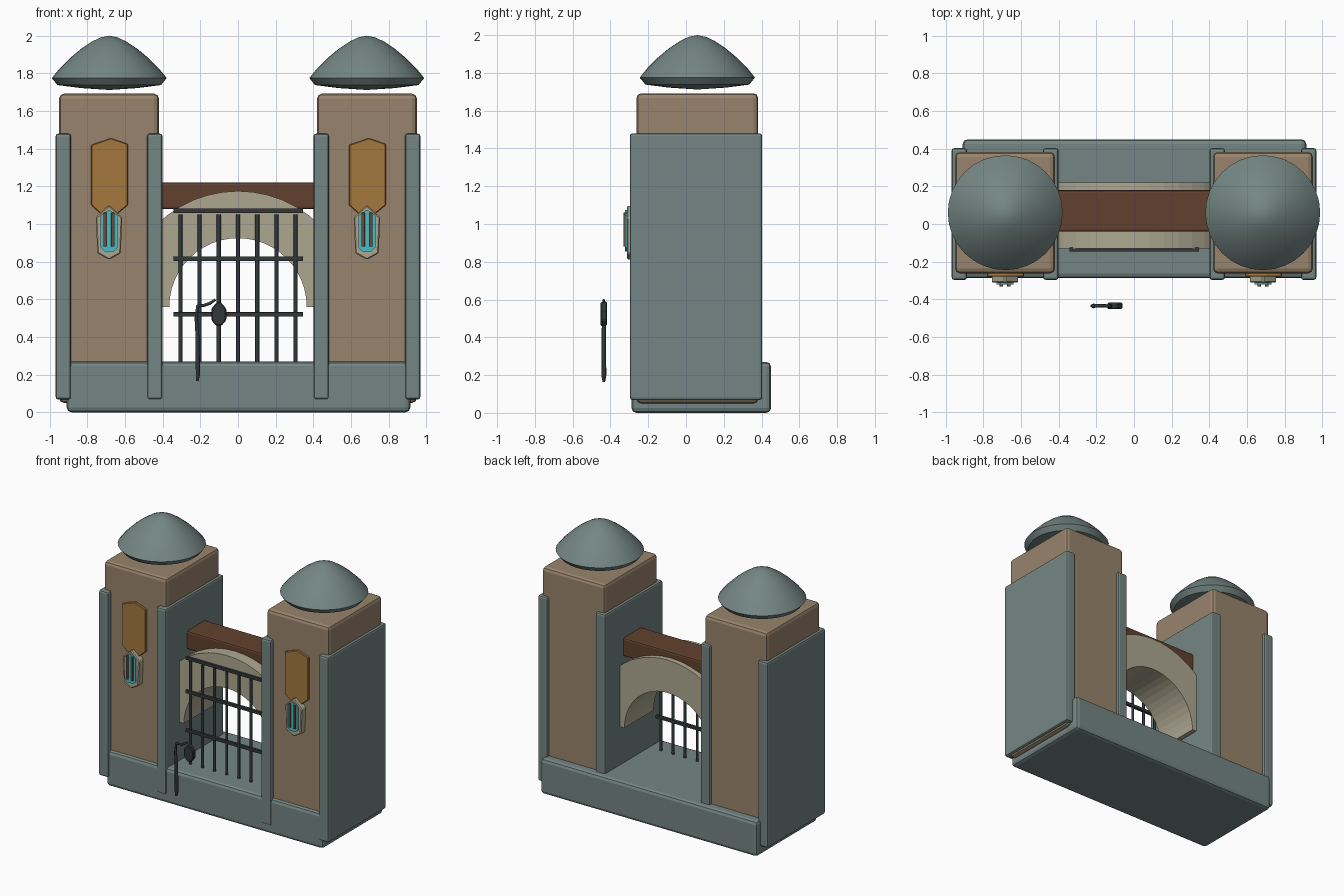
import bpy, bmesh, math
from mathutils import Vector

if "Cube" in bpy.data.objects:
    bpy.data.objects.remove(bpy.data.objects["Cube"])


def material(name, rgb):
    lin = [(c / 255 / 12.92) if c < 11 else ((c / 255 + 0.055) / 1.055) ** 2.4 for c in rgb]
    m = bpy.data.materials.new(name)
    m.diffuse_color = (*lin, 1)
    m.use_nodes = True
    m.node_tree.nodes["Principled BSDF"].inputs["Base Color"].default_value = m.diffuse_color
    return m


SLATE = material("slate", (116, 134, 131))
STONE = material("sandstone", (152, 132, 108))
PALE = material("pale_stone", (174, 167, 145))
WOOD = material("wood", (98, 65, 46))
IRON = material("iron", (50, 55, 56))
AMBER = material("amber", (165, 120, 62))
GLOW = material("glow", (72, 190, 198))
RUST = material("rust", (112, 72, 56))


def finish(name, bm, mat, smooth=False, bevel=0, segments=2):
    bmesh.ops.recalc_face_normals(bm, faces=bm.faces)
    me = bpy.data.meshes.new(name)
    bm.to_mesh(me)
    bm.free()
    ob = bpy.data.objects.new(name, me)
    bpy.context.collection.objects.link(ob)
    me.materials.append(mat)
    if bevel:
        mod = ob.modifiers.new("bevel", "BEVEL")
        mod.width, mod.segments = bevel, segments
    if smooth:
        bpy.ops.object.select_all(action="DESELECT")
        ob.select_set(True)
        bpy.context.view_layer.objects.active = ob
        bpy.ops.object.shade_smooth_by_angle(angle=math.radians(35))
    return ob


def box(name, x, y, z, mat, bevel=0):
    bm = bmesh.new()
    bmesh.ops.create_cube(bm, size=1)
    for v in bm.verts:
        v.co = [r[0] if c < 0 else r[1] for c, r in zip(v.co, (x, y, z))]
    return finish(name, bm, mat, bevel=bevel)


def plate(name, outline, y0, y1, mat, cx=0, bevel=0):
    """Front-facing outline (x, z) extruded from y0 to y1."""
    bm = bmesh.new()
    f = bm.faces.new([bm.verts.new((cx + x, y0, z)) for x, z in outline])
    ext = bmesh.ops.extrude_face_region(bm, geom=[f])
    for g in ext["geom"]:
        if isinstance(g, bmesh.types.BMVert):
            g.co.y = y1
    return finish(name, bm, mat, bevel=bevel, segments=1)


def rod(name, points, mat):
    """Round bar through (x, y, z, radius) points."""
    cu = bpy.data.curves.new(name, "CURVE")
    cu.dimensions = "3D"
    cu.bevel_depth, cu.bevel_resolution, cu.use_fill_caps = 1, 1, True
    sp = cu.splines.new("POLY")
    sp.points.add(len(points) - 1)
    for p, (x, y, z, r) in zip(sp.points, points):
        p.co, p.radius = (x, y, z, 1), r
    ob = bpy.data.objects.new(name, cu)
    bpy.context.collection.objects.link(ob)
    cu.materials.append(mat)
    return ob


def dome(name, cx, cy, profile, mat, steps=32):
    bm = bmesh.new()
    vs = [bm.verts.new((r, 0, z)) for r, z in profile]
    es = [bm.edges.new(p) for p in zip(vs, vs[1:])]
    bmesh.ops.spin(bm, geom=vs + es, axis=(0, 0, 1), cent=(0, 0, 0),
                   angle=math.tau, steps=steps)
    bmesh.ops.remove_doubles(bm, verts=bm.verts, dist=0.0005)
    bmesh.ops.translate(bm, verts=bm.verts, vec=Vector((cx, cy, 0)))
    return finish(name, bm, mat, smooth=True)


# Plinth
base = box("base", (-0.91, 0.915), (-0.288, 0.45), (0, 0.27), SLATE, 0.025)

# Towers with side panels, domes and wall lamps
DOME = [(0, 1.712), (0.15, 1.722), (0.275, 1.738), (0.305, 1.775), (0.265, 1.825),
        (0.21, 1.88), (0.15, 1.93), (0.09, 1.97), (0.045, 1.991), (0, 2.0)]
BANNER = [(-0.045, 1.055), (0.045, 1.055), (0.1, 1.1), (0.1, 1.425),
          (0.01, 1.456), (-0.095, 1.42), (-0.095, 1.1)]
FRAME = [(0, 0.81), (0.062, 0.845), (0.07, 1.035), (0, 1.10), (-0.07, 1.035), (-0.062, 0.845)]
GLASS = [(-0.025, 0.855), (0.025, 0.855), (0.045, 0.875), (0.045, 1.045),
         (0, 1.075), (-0.045, 1.045), (-0.045, 0.875)]
for s, side in ((-1, "left"), (1, "right")):
    cx = s * 0.685
    box(f"{side}_tower", (cx - 0.265, cx + 0.265), (-0.262, 0.382), (0.05, 1.692), STONE, 0.025)
    for d, where in ((-1, "a"), (1, "b")):
        px = cx + d * 0.243
        box(f"{side}_panel_{where}", (px - 0.041, px + 0.041), (-0.297, 0.403),
            (0.068, 1.48), SLATE, 0.014)
    dome(f"{side}_dome", s * 0.684, 0.06, DOME, SLATE)
    plate(f"{side}_banner", BANNER, -0.28, -0.25, AMBER, cx, 0.004)
    plate(f"{side}_lamp_frame", FRAME, -0.312, -0.25, PALE, cx, 0.006)
    plate(f"{side}_lamp_glass", GLASS, -0.322, -0.29, GLOW, cx)
    for dx in (-0.02, 0.02):
        box(f"{side}_lamp_bar", (cx + dx - 0.009, cx + dx + 0.009), (-0.332, -0.31),
            (0.88, 1.06), RUST, 0.003)

# Lintel beam and stone arch
box("lintel_beam", (-0.46, 0.46), (-0.04, 0.18), (1.08, 1.22), WOOD, 0.012)
N = 24
angles = [math.pi * i / N for i in range(N + 1)]
arc = lambda r, a: (r * math.cos(a), 0.56 + r * math.sin(a))
plate("arch", [arc(0.615, a) for a in angles] + [arc(0.365, a) for a in reversed(angles)],
      -0.13, 0.22, PALE)

# Portcullis
for i in range(7):
    x = (i - 3) * 0.102
    rod("gate_bar", [(x, -0.135, 0.25, 0.011), (x, -0.135, 1.05, 0.011)], IRON)
for z in (0.52, 0.815, 1.07):
    box("gate_crossbar", (-0.343, 0.346), (-0.146, -0.124), (z - 0.012, z + 0.012), IRON, 0.003)

# Hanging lantern on a hooked spike
y = -0.435
rod("lantern_spike", [(-0.216, y, 0.165, 0.007), (-0.213, y, 0.20, 0.013),
                      (-0.215, y, 0.40, 0.012), (-0.222, y, 0.50, 0.01),
                      (-0.216, y, 0.565, 0.009), (-0.18, y, 0.568, 0.009),
                      (-0.15, y, 0.578, 0.009), (-0.12, y, 0.598, 0.007)], IRON)
plate("lantern", [(0.015, 0.46), (0.04, 0.49), (0.04, 0.55), (0.008, 0.588), (-0.008, 0.588),
                  (-0.04, 0.55), (-0.04, 0.49), (-0.015, 0.46)],
      -0.452, -0.418, IRON, -0.102, 0.006)
